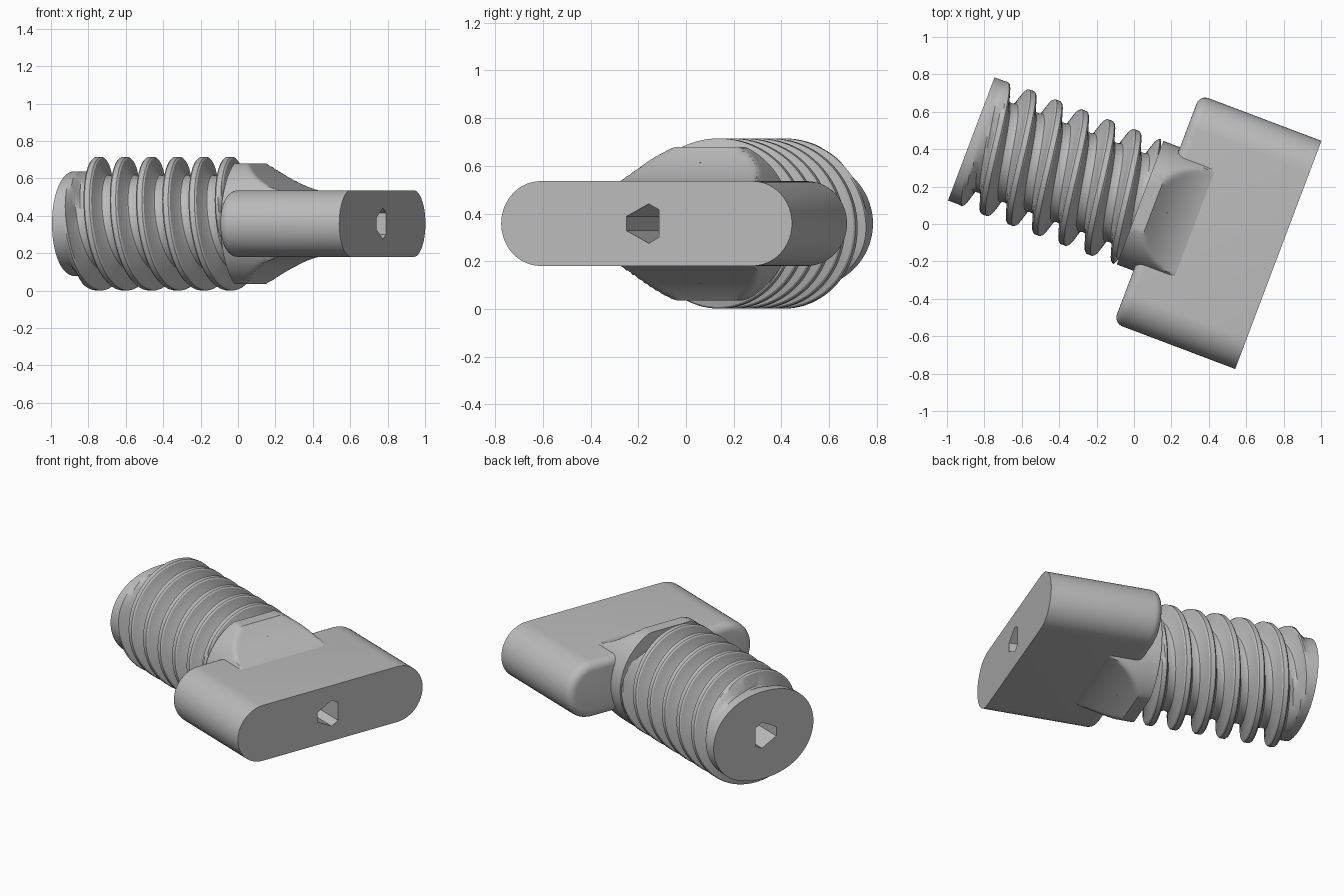
import bpy, bmesh, math
from mathutils import Matrix

if "Cube" in bpy.data.objects:
    bpy.data.objects.remove(bpy.data.objects["Cube"])

GREY = (0.5, 0.5, 0.5, 1)
grey = bpy.data.materials.new("plain grey")
grey.diffuse_color = GREY
grey.use_nodes = True
grey.node_tree.nodes["Principled BSDF"].inputs["Base Color"].default_value = GREY

# Local frame: x runs along the screw axis, from its tip to the outside of the grip
PLACE = Matrix.Translation((-0.87, 0.455, 0.358)) @ Matrix.Rotation(math.radians(-20.7), 4, "Z")
LENGTH = 1.755


def make_object(name, bm):
    bmesh.ops.remove_doubles(bm, verts=bm.verts, dist=1e-5)
    bmesh.ops.holes_fill(bm, edges=[e for e in bm.edges if e.is_boundary], sides=0)
    bmesh.ops.recalc_face_normals(bm, faces=bm.faces)
    mesh = bpy.data.meshes.new(name)
    bm.to_mesh(mesh)
    bm.free()
    mesh.materials.append(grey)
    obj = bpy.data.objects.new(name, mesh)
    bpy.context.collection.objects.link(obj)
    obj.matrix_world = PLACE
    return obj


def skin(name, rows, closed=True):
    """Join rows of points with quads and cap the open ends."""
    bm = bmesh.new()
    grid = [[bm.verts.new(p) for p in row] for row in rows]
    count = len(rows[0])
    for a, b in zip(grid, grid[1:]):
        for i in range(count if closed else count - 1):
            j = (i + 1) % count
            bm.faces.new((a[i], a[j], b[j], b[i]))
    return make_object(name, bm)


def clamp(x, low=0.0, high=1.0):
    return max(low, min(high, x))


# Screw: two-start thread on a core, with rows that follow the helix
PITCH, FIRST, CORE_END, SIDES = 0.15, 0.06, 1.12, 96
PROFILE = [(0, 0.357), (0.014, 0.357), (0.022, 0.35), (0.042, 0.275), (0.052, 0.26), (0.075, 0.255)]


def thread_radius(u, angle):
    d = (u - FIRST - PITCH * angle / math.pi) % PITCH
    d = min(d, PITCH - d)
    r = PROFILE[-1][1]
    for (d0, r0), (d1, r1) in zip(PROFILE, PROFILE[1:]):
        if d0 <= d <= d1:
            r = r0 + (r1 - r0) * (d - d0) / (d1 - d0)
            break
    # oval tip disc and plain neck at the ends
    tip = clamp((0.10 - u) / 0.04)
    r += (0.28 + 0.072 * math.cos(angle) ** 2 - r) * tip
    neck = clamp((u - 0.95) / 0.04)
    return r + (0.255 - r) * neck


knots = sorted({s * d for d, _ in PROFILE for s in (-1, 1)})[1:]
columns = []
for i in range(SIDES + 1):
    angle = 2 * math.pi * i / SIDES
    column = []
    for turn in range(-4, int(CORE_END / PITCH) + 3):
        for k in knots:
            u = clamp(FIRST + PITCH * (turn + angle / math.pi) + k, 0, CORE_END)
            r = thread_radius(u, angle)
            column.append((u, r * math.cos(angle), r * math.sin(angle)))
    columns.append(column)
screw = skin("threaded_shaft", columns, closed=False)


# Collar: a cylinder trimmed above and below, sweeping down to the grip
def collar_ring(u):
    h = 0.168 + 0.154 * (1 - clamp((u - 1.04) / 0.32)) ** 2
    ring = []
    for i in range(SIDES):
        a = 2 * math.pi * i / SIDES
        ring.append((u, 0.353 * math.cos(a), clamp(0.353 * math.sin(a), -h, h)))
    return ring


collar = skin("collar", [collar_ring(0.965)] + [collar_ring(1.04 + 0.02 * k) for k in range(17)])


# Grip: a bar with round ends and a softened inner edge
def grip_ring(u, inset):
    r, ring = 0.178 - inset, []
    for side in (1, -1):
        for k in range(25):
            a = math.pi * (k / 24 - 0.5)
            ring.append((u, side * (0.474 + r * math.cos(a)), side * r * math.sin(a)))
    return ring


SOFT = 0.05
rings = []
for k in range(7):
    a = math.pi / 2 * k / 6
    rings.append(grip_ring(1.06 + SOFT * (1 - math.sin(a)), SOFT * (1 - math.cos(a))))
rings = rings[::-1] + [grip_ring(LENGTH, 0)]
rings.sort(key=lambda ring: ring[0][0])
grip = skin("grip", rings)

# Keyed bore through the whole length
half = [(-0.09, 0.03), (0.01, 0.083), (0.055, 0.058)]
outline = half + [(v, -z) for v, z in reversed(half)]
bore = skin("bore_cutter", [[(u, v, z) for v, z in outline] for u in (-0.1, LENGTH + 0.1)])
bore.hide_render = True

bpy.context.view_layer.update()
for part in (screw, collar, grip):
    cut = part.modifiers.new("bore", "BOOLEAN")
    cut.operation, cut.solver, cut.object = "DIFFERENCE", "EXACT", bore
    bpy.ops.object.select_all(action="DESELECT")
    part.select_set(True)
    bpy.context.view_layer.objects.active = part
    bpy.ops.object.modifier_apply(modifier=cut.name)
    bpy.ops.object.shade_smooth_by_angle(angle=math.radians(32))
bpy.data.objects.remove(bore)
